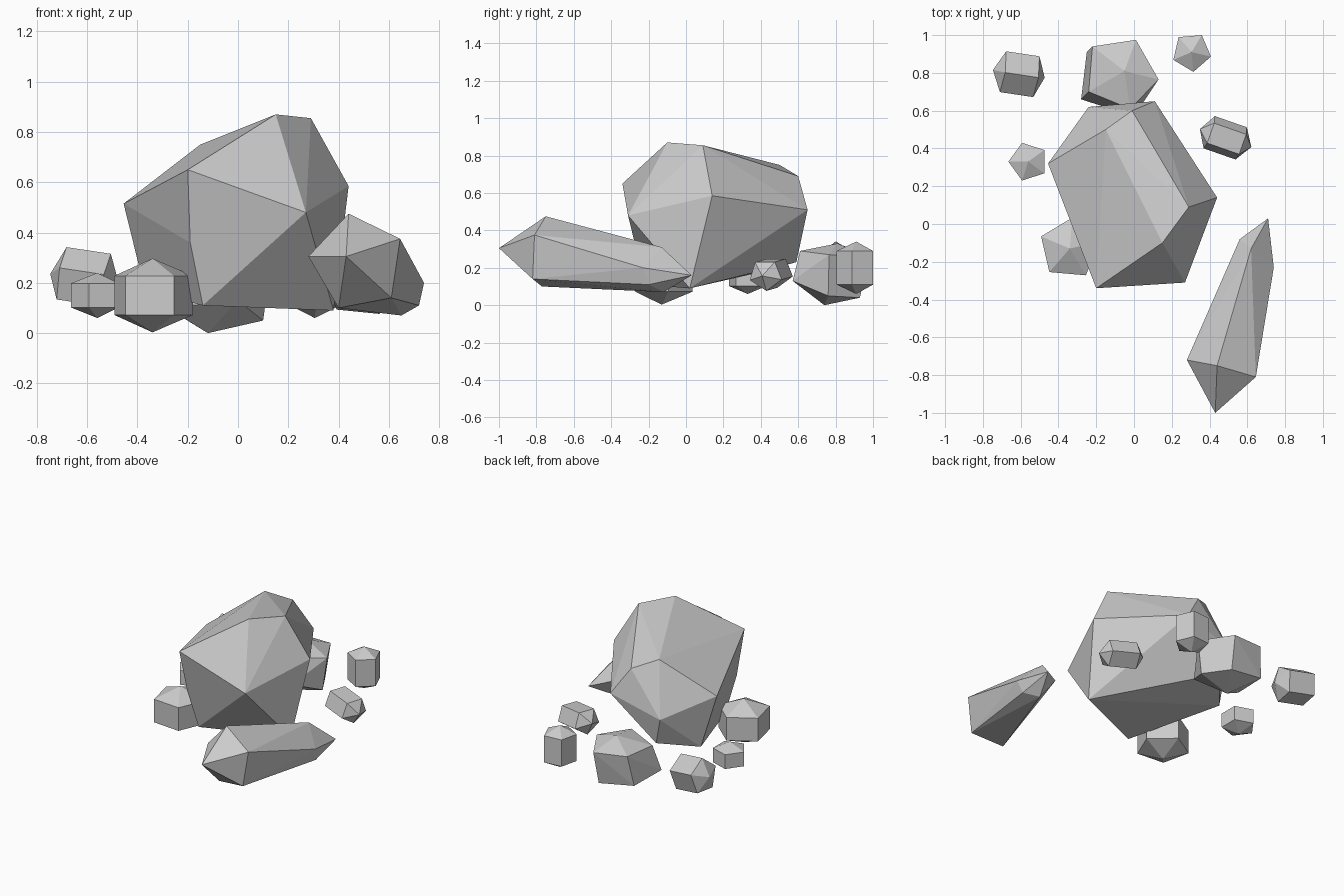
import bpy, bmesh, math
from mathutils import Vector


def rock(name, points):
    """Faceted stone: convex skin around a few corner points."""
    bm = bmesh.new()
    for p in points:
        bm.verts.new(p)
    res = bmesh.ops.convex_hull(bm, input=bm.verts)
    loose = [v for v in bm.verts if not v.link_faces]
    bmesh.ops.delete(bm, geom=loose, context='VERTS')
    bmesh.ops.dissolve_limit(bm, angle_limit=math.radians(3),
                             verts=bm.verts, edges=bm.edges)
    bmesh.ops.recalc_face_normals(bm, faces=bm.faces)
    me = bpy.data.meshes.new(name)
    bm.to_mesh(me)
    bm.free()
    ob = bpy.data.objects.new(name, me)
    bpy.context.collection.objects.link(ob)
    return ob


def pebble(name, center, radius, half_ring, half_tip, axis=(0, 0, 1),
           phase=0, sides=5, squash=1.0):
    """Short prism with a pointed cap at both ends."""
    rot = Vector(axis).to_track_quat('Z', 'Y')
    local = [Vector((0, 0, half_tip)), Vector((0, 0, -half_tip))]
    for i in range(sides):
        a = math.radians(phase) + math.tau * i / sides
        for h in (-half_ring, half_ring):
            local.append(Vector((radius * math.cos(a),
                                 radius * squash * math.sin(a), h)))
    return rock(name, [Vector(center) + rot @ p for p in local])


# Large boulder
rock("main_boulder", [
    (-0.20, -0.34, 0.65), (0.27, -0.31, 0.48), (0.15, -0.10, 0.87),
    (0.29, 0.09, 0.855), (0.44, 0.14, 0.585), (-0.455, 0.32, 0.515),
    (-0.15, 0.50, 0.75), (-0.01, 0.60, 0.69), (0.11, 0.65, 0.51),
    (-0.24, 0.62, 0.41), (0.38, 0.02, 0.09), (-0.14, -0.22, 0.11),
    (-0.19, 0.59, 0.23), (-0.37, 0.37, 0.17), (-0.19, -0.27, 0.36)])

# Long shard in front
rock("long_shard", [
    (0.43, -1.0, 0.305), (0.44, -0.75, 0.475), (0.28, -0.72, 0.305),
    (0.645, -0.81, 0.375), (0.61, -0.82, 0.14), (0.40, -0.77, 0.10),
    (0.56, -0.08, 0.20), (0.62, -0.13, 0.31), (0.71, 0.03, 0.16),
    (0.74, -0.23, 0.20), (0.72, -0.20, 0.11), (0.65, -0.12, 0.07)])

# Medium block behind
rock("back_block", [
    (-0.05, 0.81, 0.33), (0.13, 0.765, 0.27), (0.01, 0.975, 0.26),
    (-0.22, 0.94, 0.28), (-0.24, 0.70, 0.27), (-0.02, 0.61, 0.29),
    (-0.28, 0.66, 0.10), (0.0, 0.57, 0.13), (0.10, 0.76, 0.05),
    (0.0, 0.93, 0.04), (-0.25, 0.91, 0.08), (-0.12, 0.74, 0.0)])

# Upright pebbles
pebble("left_front_pebble", (-0.34, -0.13, 0.15), 0.165, 0.078, 0.147, phase=-95)
pebble("left_pebble", (-0.56, 0.33, 0.15), 0.105, 0.048, 0.09)
pebble("back_right_pebble", (0.305, 0.91, 0.20), 0.105, 0.09, 0.14, phase=95)

# Lying pebbles
pebble("back_left_pebble", (-0.61, 0.795, 0.215), 0.115, 0.09, 0.14,
       axis=(1, -0.15, -0.15), phase=20)
pebble("right_pebble", (0.485, 0.455, 0.17), 0.095, 0.09, 0.145,
       axis=(1, -0.35, -0.1), phase=55, squash=0.9)
